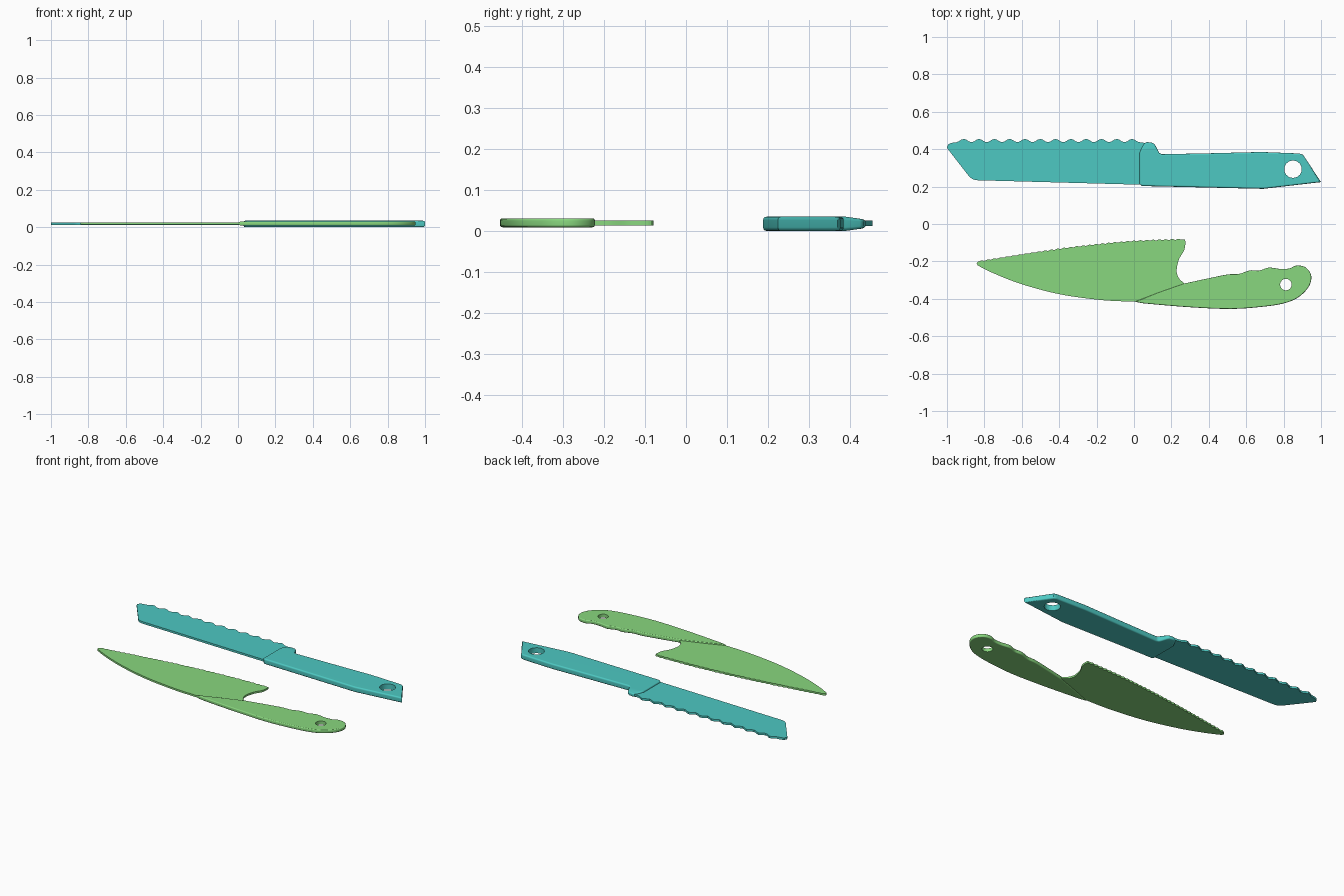
import bpy, bmesh, math
from mathutils import Vector

if "Cube" in bpy.data.objects:
    bpy.data.objects.remove(bpy.data.objects["Cube"])


def material(name, col):
    m = bpy.data.materials.new(name)
    m.diffuse_color = (*col, 1)
    m.use_nodes = True
    m.node_tree.nodes["Principled BSDF"].inputs["Base Color"].default_value = m.diffuse_color
    return m


def spline(pts, n=5):
    """Smooth open curve through the points."""
    p = [Vector(q) for q in pts]
    p = [2 * p[0] - p[1]] + p + [2 * p[-1] - p[-2]]
    out = []
    for a, b, c, d in zip(p, p[1:], p[2:], p[3:]):
        for i in range(n):
            t = i / n
            out.append(0.5 * (2 * b + (c - a) * t + (2 * a - 5 * b + 4 * c - d) * t * t
                              + (3 * b - a - 3 * c + d) * t ** 3))
    return out + [p[-2]]


def inset(pts, d):
    """Offset a counter-clockwise outline inwards with limited mitres."""
    out = []
    for i, p in enumerate(pts):
        e1 = (p - pts[i - 1]).normalized()
        e2 = (pts[(i + 1) % len(pts)] - p).normalized()
        n1, n2 = Vector((-e1.y, e1.x)), Vector((-e2.y, e2.x))
        m = (n1 + n2).normalized()
        out.append(p + m * d / max(m.dot(n1), 0.4))
    return out


def plate(name, outline, z0, z1, mat, r=0.0, taper_y=None, hole=None):
    pts = [Vector(p) for p in outline]
    if sum(pts[i - 1].cross(pts[i]) for i in range(len(pts))) < 0:
        pts.reverse()
    # rounded edge: stacked, inset rings
    angles = [math.pi / 6 * i for i in range(4)] if r else [0]
    low = [(r * (1 - math.sin(a)), z0 + r * (1 - math.cos(a))) for a in angles]
    levels = low + [(d, z0 + z1 - z) for d, z in reversed(low)]
    bm = bmesh.new()
    rings = [[bm.verts.new((p.x, p.y, z)) for p in inset(pts, d)] for d, z in levels]
    n = len(pts)
    for a, b in zip(rings, rings[1:]):
        for i in range(n):
            j = (i + 1) % n
            bm.faces.new((a[i], a[j], b[j], b[i]))
    bm.faces.new(rings[0][::-1])
    bm.faces.new(rings[-1])
    # thinning towards the bolster tip
    if taper_y:
        bmesh.ops.bisect_plane(bm, geom=bm.verts[:] + bm.edges[:] + bm.faces[:],
                               plane_co=(0, taper_y, 0), plane_no=(0, 1, 0))
        mid = (z0 + z1) / 2
        for v in bm.verts:
            if v.co.y > taper_y:
                v.co.z = mid + (v.co.z - mid) * (1 - 8 * (v.co.y - taper_y))
    bmesh.ops.recalc_face_normals(bm, faces=bm.faces)
    me = bpy.data.meshes.new(name)
    bm.to_mesh(me)
    bm.free()
    me.materials.append(mat)
    ob = bpy.data.objects.new(name, me)
    bpy.context.collection.objects.link(ob)
    # hanging hole, cut and applied so no cutter remains
    cut = None
    if hole:
        x, y, rad, sides = hole
        bpy.ops.mesh.primitive_cylinder_add(vertices=sides, radius=rad, depth=0.1,
                                            location=(x, y, 0.02))
        cut = bpy.context.object
        cut.data.materials.append(mat)
        cut.hide_render = True
        mod = ob.modifiers.new("hole", 'BOOLEAN')
        mod.operation, mod.solver, mod.object = 'DIFFERENCE', 'EXACT', cut
    bpy.ops.object.select_all(action='DESELECT')
    ob.select_set(True)
    bpy.context.view_layer.objects.active = ob
    if cut:
        bpy.ops.object.modifier_apply(modifier="hole")
        bpy.data.objects.remove(cut)
    bpy.ops.object.shade_smooth_by_angle(angle=math.radians(35))
    ob.modifiers.new("flat_caps", 'WEIGHTED_NORMAL').keep_sharp = True
    return ob


teal = material("teal_plastic", (0.075, 0.58, 0.54))
green = material("green_plastic", (0.25, 0.68, 0.21))

# bread knife blade with a scalloped edge
pitch = 0.0818
edge = []
for i in range(0, 12 * 6 + 1):
    x = -0.95 + i * pitch / 6
    edge.append((x, 0.446 + 0.009 * math.cos(2 * math.pi * (x + 0.91) / pitch)))
plate("bread_knife_blade",
      [(-1, 0.41), (-0.992, 0.427), (-0.975, 0.434)] + edge +
      [(0.08, 0.43), (0.08, 0.215), (0.035, 0.21), (-0.84, 0.234),
       (-0.86, 0.238), (-0.88, 0.252), (-0.995, 0.40)],
      0.012, 0.025, teal)

# bread knife handle
plate("bread_knife_handle",
      [(0.042, 0.203), (0.03, 0.214), (0.03, 0.38), (0.04, 0.405), (0.056, 0.432),
       (0.07, 0.438), (0.10, 0.434), (0.112, 0.424), (0.135, 0.38), (0.148, 0.373),
       (0.40, 0.378), (0.68, 0.385), (0.885, 0.377), (0.904, 0.37),
       (1, 0.224), (0.69, 0.188), (0.35, 0.196)],
      0.0, 0.035, teal, r=0.009, taper_y=0.388, hole=(0.85, 0.293, 0.047, 14))

# chef knife blade with fine serrations
top = spline([(-0.835, -0.2), (-0.5, -0.147), (-0.26, -0.115), (0, -0.091), (0.255, -0.081)], 54)
top = [(p.x, p.y + 0.0025 * math.cos(2 * math.pi * p.x / 0.034)) for p in top]
heel = spline([(0.272, -0.083), (0.275, -0.10), (0.268, -0.14), (0.24, -0.19),
               (0.228, -0.25), (0.24, -0.29), (0.27, -0.318)])
spine = spline([(0.02, -0.415), (-0.07, -0.413), (-0.2, -0.404), (-0.4, -0.375),
                (-0.6, -0.322), (-0.75, -0.264), (-0.835, -0.222)])
plate("chef_knife_blade",
      top + heel + [(0.29, -0.34), (0.1, -0.405)] + spine + [(-0.842, -0.21)],
      0.0135, 0.025, green)

# chef knife handle with finger grooves
grip = spline([(0.27, -0.318), (0.40, -0.29), (0.50, -0.27), (0.56, -0.267), (0.62, -0.248),
               (0.67, -0.249), (0.72, -0.233), (0.78, -0.240), (0.83, -0.238),
               (0.865, -0.223), (0.91, -0.228), (0.94, -0.257), (0.948, -0.295),
               (0.93, -0.342), (0.88, -0.391), (0.81, -0.422), (0.70, -0.441),
               (0.52, -0.454), (0.30, -0.445), (0.07, -0.426), (0.025, -0.420)])
plate("chef_knife_handle", [(0.005, -0.415), (0.13, -0.367)] + grip,
      0.009, 0.031, green, r=0.006, hole=(0.812, -0.324, 0.031, 16))
